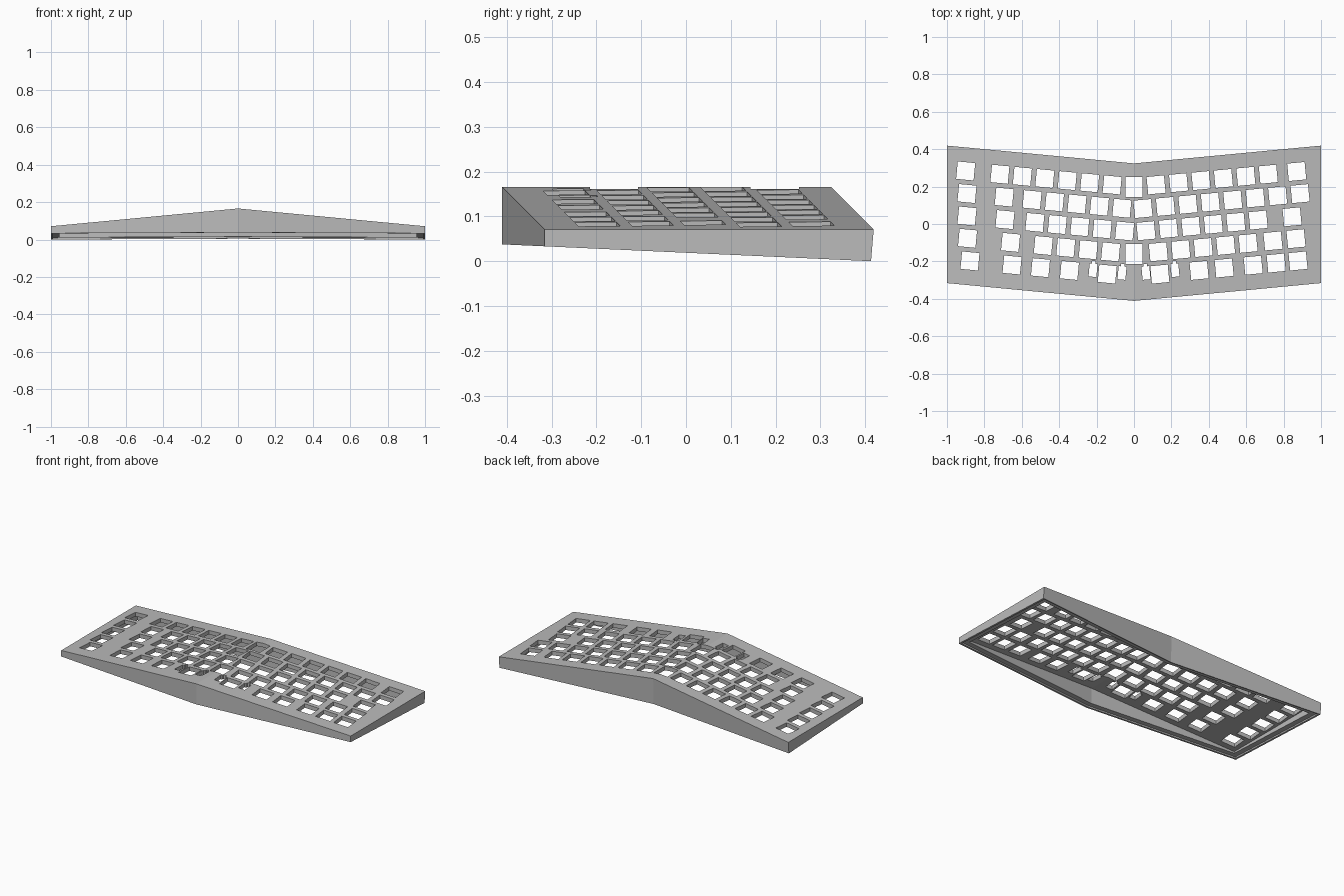
import bpy, bmesh, math
from mathutils import Matrix, Vector

cube = bpy.data.objects.get("Cube")
if cube:
    bpy.data.objects.remove(cube)

SLOPE = 0.095        # sweep of the outline and fall of the roof per unit of x
PLATE = 0.025        # thickness of the key plate


def floor_z(x, y):
    return max(0.0, 0.0375 - 0.0455 * (y + 0.41))


def roof_z(x, y):
    return 0.166 - SLOPE * abs(x)


def new_object(name, bm):
    bmesh.ops.recalc_face_normals(bm, faces=bm.faces)
    mesh = bpy.data.meshes.new(name)
    bm.to_mesh(mesh)
    bm.free()
    obj = bpy.data.objects.new(name, mesh)
    bpy.context.collection.objects.link(obj)
    return obj


def swept_block(name, inset, bottom, top, lean=0.0):
    """Solid on the bent outline, moved in by inset, between two height rules."""
    bm = bmesh.new()
    rings = []
    for x in (inset - 1, 0, 1 - inset):
        front = -0.411 + SLOPE * abs(x) + inset
        back = 0.324 + SLOPE * abs(x) - inset
        low_back = back - lean
        ring = [(x, front, bottom(x, front)), (x, low_back, bottom(x, low_back)),
                (x, back, top(x, back)), (x, front, top(x, front))]
        rings.append([bm.verts.new(p) for p in ring])
    for a, b in zip(rings, rings[1:]):
        for i in range(4):
            j = (i + 1) % 4
            bm.faces.new((a[i], a[j], b[j], b[i]))
    bm.faces.new(rings[0])
    bm.faces.new(rings[-1])
    return new_object(name, bm)


def cut(target, cutter):
    mod = target.modifiers.new("cut", 'BOOLEAN')
    mod.operation = 'DIFFERENCE'
    mod.solver = 'EXACT'
    mod.use_self = True
    mod.object = cutter
    graph = bpy.context.evaluated_depsgraph_get()
    mesh = bpy.data.meshes.new_from_object(target.evaluated_get(graph))
    target.modifiers.clear()
    target.data = mesh
    bpy.data.objects.remove(cutter)


def add_hole(bm, x, y, width, depth, shift=0.0):
    """Upright box turned to follow the sweep of its half."""
    turn = 0 if abs(x) < 0.01 else math.copysign(math.atan(SLOPE), x)
    place = (Matrix.Translation((x, y, 0.1)) @ Matrix.Rotation(turn, 4, 'Z')
             @ Matrix.Translation((0, shift, 0))
             @ Matrix.Diagonal((width, depth, 0.5, 1)))
    bmesh.ops.create_cube(bm, size=1, matrix=place)


# Case shell, hollow and open underneath
case = swept_block("keyboard_case", 0, floor_z, roof_z, lean=0.006)
cut(case, swept_block("cavity", 0.045, lambda x, y: -0.1,
                      lambda x, y: roof_z(x, y) - PLATE))
# Shallow step around the rim for a base plate
cut(case, swept_block("rim_step", 0.012, lambda x, y: -0.1,
                      lambda x, y: 0.0375 - 0.0455 * (y + 0.41) + 0.009))

# Key openings: each run is (first x, number of keys)
KEY = 0.0935
PITCH = 0.12
ROWS = [
    (0.198, [(-0.9, 1), (-0.717, 6), (0, 1), (0.118, 6), (0.87, 1)]),
    (0.078, [(-0.893, 1), (-0.694, 1), (-0.545, 5), (0.048, 8)]),
    (-0.042, [(-0.893, 1), (-0.69, 1), (-0.53, 5), (0.064, 6), (0.845, 1)]),
    (-0.161, [(-0.89, 1), (-0.66, 1), (-0.485, 4), (0, 1), (0.13, 5),
              (0.743, 1), (0.866, 1)]),
    (-0.281, [(-0.877, 1), (-0.652, 1), (-0.5, 1), (-0.345, 1), (-0.143, 1),
              (0.138, 1), (0.348, 1), (0.482, 1), (0.637, 1), (0.76, 1), (0.877, 1)]),
]
bm = bmesh.new()
for base, runs in ROWS:
    for start, count in runs:
        for k in range(count):
            x = start + k * PITCH
            add_hole(bm, x, base + SLOPE * abs(x), KEY, KEY + (0.014 if x == 0 else 0))

# Stabiliser slots beside the two thumb keys
for side in (-1, 1):
    for x in (0.064, 0.219):
        y = -0.268 + SLOPE * x
        add_hole(bm, side * x, y, 0.042, 0.07)
        add_hole(bm, side * x, y, 0.02, 0.05, shift=0.024)
cut(case, new_object("key_openings", bm))

# Single matte grey
grey = bpy.data.materials.new("case_grey")
grey.use_nodes = True
colour = (0.5, 0.5, 0.5, 1)
grey.diffuse_color = colour
grey.node_tree.nodes["Principled BSDF"].inputs["Base Color"].default_value = colour
case.data.materials.clear()
case.data.materials.append(grey)
for face in case.data.polygons:
    face.use_smooth = False
    face.material_index = 0
